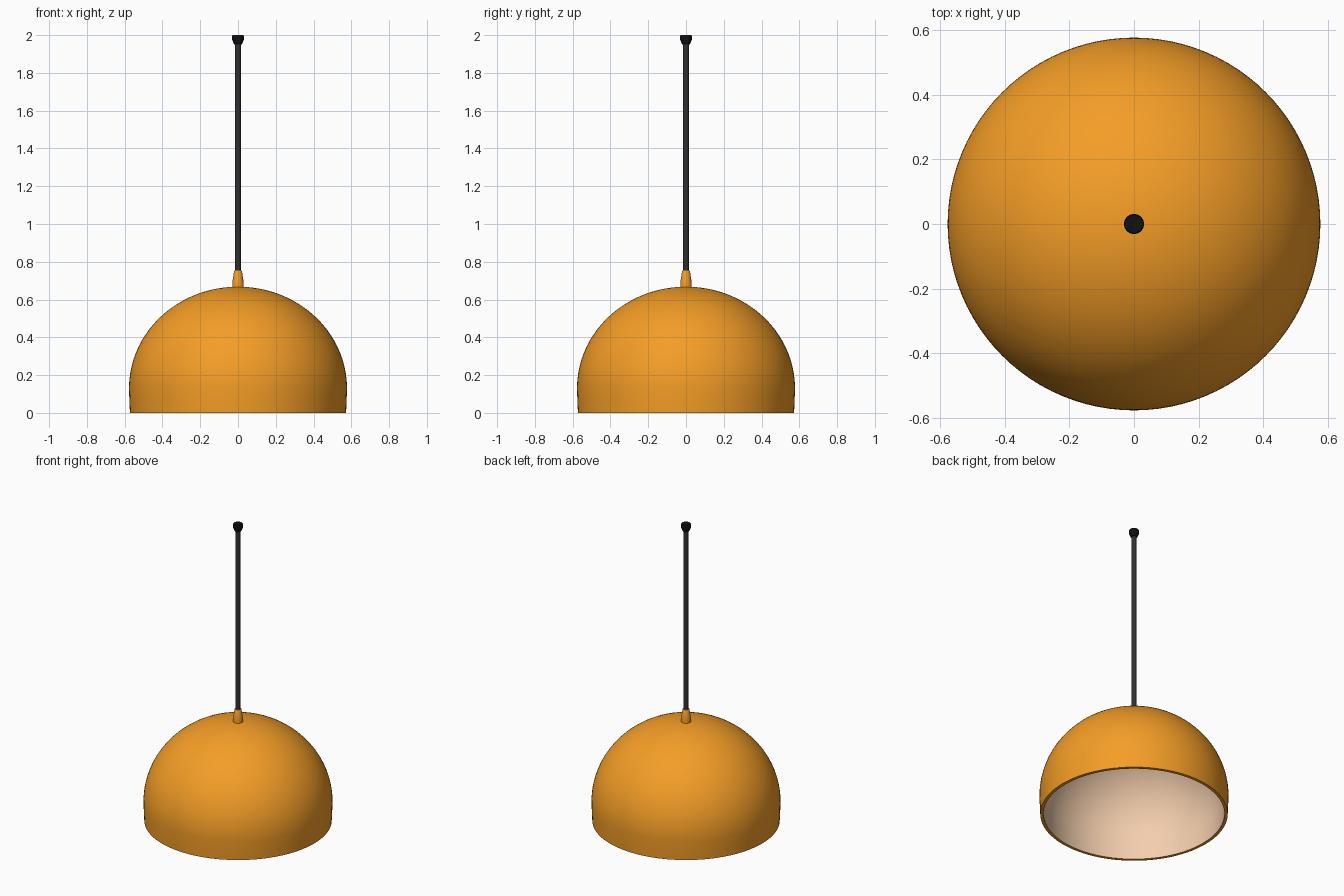
import bpy, bmesh
from math import sin, cos, pi, radians

if "Cube" in bpy.data.objects:
    bpy.data.objects.remove(bpy.data.objects["Cube"])


def material(name, rgb):
    m = bpy.data.materials.new(name)
    m.diffuse_color = (*rgb, 1)
    m.use_nodes = True
    m.node_tree.nodes["Principled BSDF"].inputs["Base Color"].default_value = m.diffuse_color
    return m


ORANGE = material("orange_enamel", (0.91, 0.34, 0.02))
CREAM = material("cream_lining", (0.90, 0.62, 0.42))
CORD = material("dark_cord", (0.03, 0.03, 0.03))
BLACK = material("black_plastic", (0.005, 0.005, 0.005))


def lathe(name, profile, mat, segments=96):
    """Revolve an (r, z) profile, listed so that its right side is the visible side."""
    bm = bmesh.new()
    verts = [bm.verts.new((r, 0, z)) for r, z in profile]
    edges = [bm.edges.new(pair) for pair in zip(verts, verts[1:])]
    bmesh.ops.spin(bm, geom=verts + edges, cent=(0, 0, 0), axis=(0, 0, 1),
                   angle=2 * pi, steps=segments, use_duplicate=False)
    bmesh.ops.remove_doubles(bm, verts=bm.verts, dist=1e-5)
    bmesh.ops.recalc_face_normals(bm, faces=bm.faces)
    mesh = bpy.data.meshes.new(name)
    bm.to_mesh(mesh)
    bm.free()
    obj = bpy.data.objects.new(name, mesh)
    bpy.context.collection.objects.link(obj)
    mesh.materials.append(mat)
    bpy.ops.object.select_all(action='DESELECT')
    obj.select_set(True)
    bpy.context.view_layer.objects.active = obj
    bpy.ops.object.shade_smooth_by_angle(angle=radians(35))
    return obj


def dome_arc(radius, height, base, steps=32):
    """Quarter ellipse from the widest ring up to the pole."""
    return [(radius * cos(pi / 2 * i / steps), base + height * sin(pi / 2 * i / steps))
            for i in range(steps)] + [(0, base + height)]


# Shade: closed shell, outer skin with a slight tuck at the rim
outer = [(0.572, 0.0), (0.575, 0.06)] + dome_arc(0.577, 0.538, 0.13)
inner = [(0.552, 0.0), (0.555, 0.06)] + dome_arc(0.557, 0.518, 0.13)
shade = lathe("lamp_shade", inner[::-1] + outer, ORANGE)

# Cream lining on the inside faces of the shade
shade.data.materials.append(CREAM)
for p in shade.data.polygons:
    c = p.center
    if p.normal.x * c.x + p.normal.y * c.y + p.normal.z * (c.z + 0.02) < 0 and c.z > 0.001:
        p.material_index = 1

# Collar holding the cord on top of the shade
lathe("cord_collar", [(0, 0.655), (0.030, 0.655), (0.030, 0.69), (0.028, 0.705),
                      (0.021, 0.75), (0.019, 0.753), (0, 0.753)], ORANGE, 32)

# Hanging cord
lathe("hanging_cord", [(0, 0.74), (0.0155, 0.74), (0.0155, 1.96), (0, 1.96)], CORD, 32)

# Ceiling cap
lathe("ceiling_cap", [(0, 1.95), (0.020, 1.95), (0.031, 1.975), (0.031, 1.995),
                      (0.028, 2.0), (0, 2.0)], BLACK, 32)
